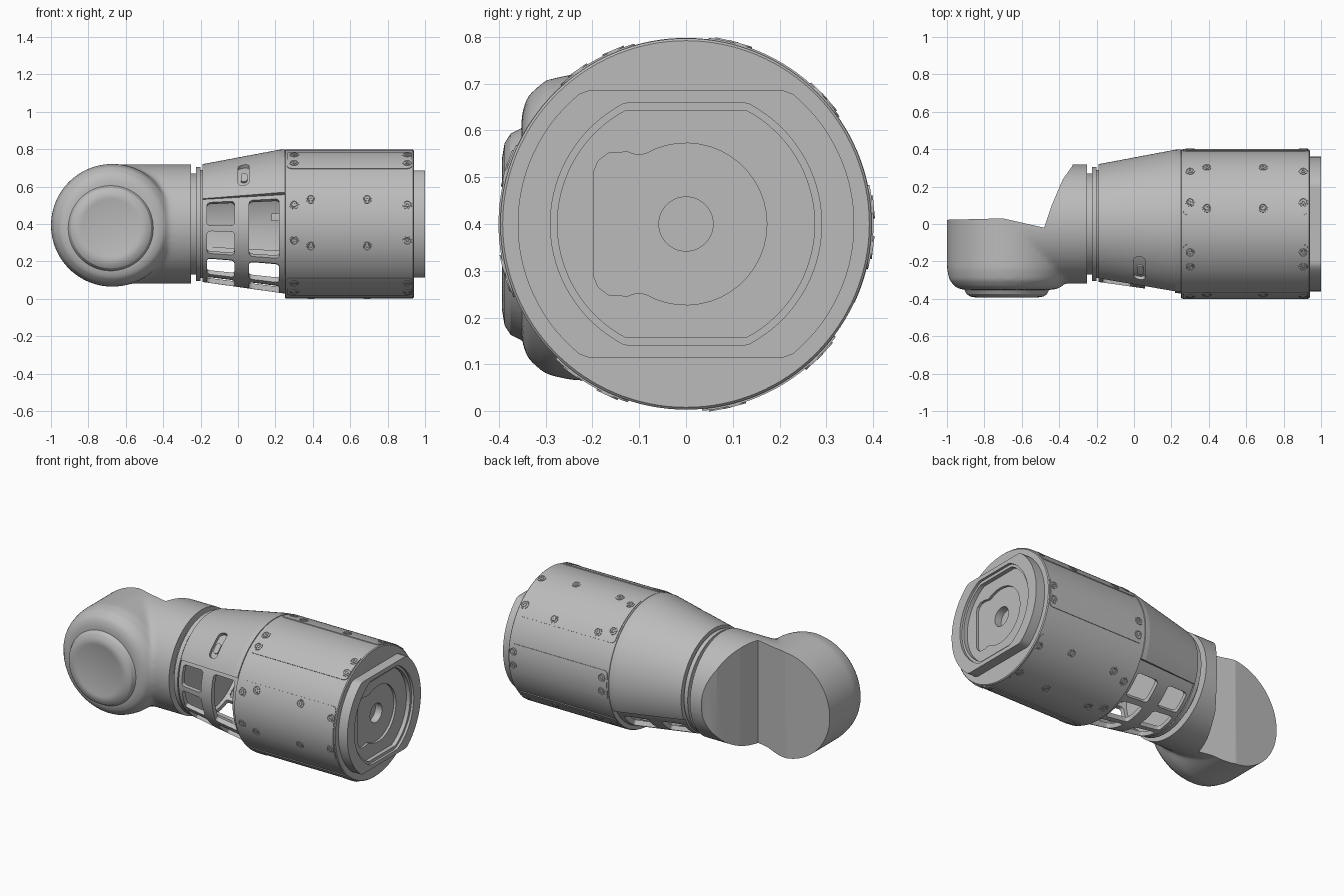
import bpy, bmesh, math
from math import sin, cos, pi, radians
from mathutils import Matrix, Vector

if "Cube" in bpy.data.objects:
    bpy.data.objects.remove(bpy.data.objects["Cube"])

grey = bpy.data.materials.new("machined grey")
grey.use_nodes = True
grey.diffuse_color = (0.5, 0.5, 0.5, 1)
grey.node_tree.nodes["Principled BSDF"].inputs["Base Color"].default_value = (0.5, 0.5, 0.5, 1)

AXIS = 0.4
ALONG_X = Matrix.Translation((0, 0, AXIS)) @ Matrix.Rotation(pi / 2, 4, 'Y')
parts = []


def finish(name, bm, matrix=Matrix()):
    bmesh.ops.remove_doubles(bm, verts=bm.verts, dist=1e-5)
    bmesh.ops.recalc_face_normals(bm, faces=bm.faces)
    mesh = bpy.data.meshes.new(name)
    bm.to_mesh(mesh)
    bm.free()
    mesh.transform(matrix)
    mesh.materials.append(grey)
    ob = bpy.data.objects.new(name, mesh)
    bpy.context.collection.objects.link(ob)
    parts.append(ob)
    return ob


def lathe(name, profile, matrix=ALONG_X, seg=96):
    """Revolve (radius, height) points around the local z axis."""
    bm = bmesh.new()
    rings = [[bm.verts.new((r * cos(2 * pi * i / seg), r * sin(2 * pi * i / seg), h))
              for i in range(seg)] if r else [bm.verts.new((0, 0, h))] * seg for r, h in profile]
    for a, b in zip(rings, rings[1:]):
        for i in range(seg):
            j = (i + 1) % seg
            quad = list(dict.fromkeys((a[i], a[j], b[j], b[i])))
            if len(quad) > 2:
                bm.faces.new(quad)
    return finish(name, bm, matrix)


def patch(name, x0, x1, a0, a1, rin, rout, corner=0.0):
    """Curved plate about the x axis; angles rise from the front; radii given at both ends."""
    rows = []
    ac = math.degrees(corner / (sum(rout) / 2))
    if corner:
        rows = [(ac * (1 - cos(t * pi / 12)), corner * (1 - sin(t * pi / 12))) for t in range(7)]
    n = max(2, math.ceil((a1 - a0 - 2 * ac) / 3))
    mid = [(a0 + ac + (a1 - a0 - 2 * ac) * i / n, 0) for i in range(n + 1)]
    if corner:
        mid = mid[1:-1]
    rows = [(a0 + d, s) for d, s in rows] + mid + [(a1 - d, s) for d, s in reversed(rows)]
    bm = bmesh.new()
    loops = []
    for a, s in rows:
        loop = []
        for x, pair in ((x0 + s, rin), (x1 - s, rin), (x1 - s, rout), (x0 + s, rout)):
            r = pair[0] + (pair[1] - pair[0]) * (x - x0) / (x1 - x0)
            loop.append(bm.verts.new((x, -r * cos(radians(a)), AXIS + r * sin(radians(a)))))
        loops.append(loop)
    for p, q in zip(loops, loops[1:]):
        for i in range(4):
            j = (i + 1) % 4
            bm.faces.new((p[i], p[j], q[j], q[i]))
    bm.faces.new(loops[0])
    bm.faces.new(loops[-1])
    return finish(name, bm)


def prism(name, outline, low, high, matrix=Matrix()):
    bm = bmesh.new()
    a, b = [[bm.verts.new((u, v, h)) for u, v in outline] for h in (low, high)]
    bm.faces.new(a)
    bm.faces.new(b)
    for i in range(len(a)):
        j = (i + 1) % len(a)
        bm.faces.new((a[i], a[j], b[j], b[i]))
    return finish(name, bm, matrix)


def apply(ob, kind, **settings):
    mod = ob.modifiers.new("step", kind)
    for key, value in settings.items():
        setattr(mod, key, value)
    with bpy.context.temp_override(object=ob, active_object=ob, selected_objects=[ob]):
        bpy.ops.object.modifier_apply(modifier=mod.name)


def boolean(ob, other, operation='DIFFERENCE'):
    apply(ob, 'BOOLEAN', object=other, operation=operation, solver='EXACT')
    parts.remove(other)
    bpy.data.objects.remove(other)


# Elbow: a drum across the arm blended into a barrel along it, then cut flat at the back
ELBOW = Matrix.Translation((-0.672, 0, 0.393)) @ Matrix.Rotation(pi / 2, 4, 'X')
elbow = lathe("elbow_housing", [(0, -0.1), (0.328, -0.1), (0.328, 0.24), (0.315, 0.3), (0.28, 0.34),
                                (0.24, 0.352), (0, 0.352)], ELBOW)
boolean(elbow, lathe("barrel", [(0, -0.68), (0.318, -0.68), (0.318, -0.2), (0, -0.2)]), 'UNION')
apply(elbow, 'REMESH', mode='VOXEL', voxel_size=0.012)
apply(elbow, 'SMOOTH', factor=0.5, iterations=10)
boolean(elbow, prism("back_cut", [(-1.1, 0.02), (-0.7, 0.03), (-0.48, -0.02), (-0.44, 0.1), (-0.38, 0.24),
                                  (-0.33, 0.31), (-0.3, 0.4), (-1.1, 0.4)], -0.1, 1))
boolean(elbow, prism("end_cut", [(-0.25, -0.5), (0, -0.5), (0, 0.5), (-0.25, 0.5)], -0.1, 1))
lathe("elbow_cap", [(0, 0.3), (0.235, 0.34), (0.225, 0.355), (0.215, 0.375), (0.195, 0.388),
                    (0.165, 0.393), (0.155, 0.39), (0, 0.39)],
      Matrix.Translation((-0.68, 0, 0.378)) @ Matrix.Rotation(pi / 2, 4, 'X'))

# Neck and collar ring
lathe("neck", [(0, -0.28), (0.27, -0.28), (0.27, -0.225), (0.305, -0.225), (0.305, -0.2),
               (0.29, -0.2), (0.29, -0.185), (0, -0.185)])

# Tapered shell over the upper half, with a slanted slot
SPLIT = 25
shell = patch("tapered_shell", -0.19, 0.22, SPLIT, SPLIT + 180, (0.29, 0.36), (0.32, 0.397))
patch("shell_rim", 0.22, 0.25, SPLIT, SPLIT + 180, (0.36, 0.36), (0.397, 0.398))
boolean(shell, patch("slot_cut", 0.0, 0.06, 35, 61, (0.337, 0.345), (0.5, 0.5), 0.0295))
patch("slot_pin", 0.015, 0.05, 40, 50, (0.33, 0.33), (0.352, 0.356), 0.015)

# Windowed cage over the lower half
cage = patch("window_cage", -0.19, 0.25, SPLIT - 180, SPLIT, (0.285, 0.34), (0.31, 0.372))
PITCH = 28.5
for i in range(6):
    top = SPLIT - 3.5 - i * PITCH
    for x0, x1 in ((-0.165, -0.02), (0.06, 0.22)):
        low = top - 23
        if x0 > 0 and i == 0:
            low -= PITCH
        elif x0 > 0 and i == 1:
            continue
        boolean(cage, patch("window_cut", x0, x1, low, top, (0.2, 0.2), (0.5, 0.5), 0.022))
patch("inner_bracket", 0.18, 0.26, 3, 10, (0.29, 0.29), (0.33, 0.33))

# Main drum
lathe("drum", [(0, 0.25), (0.39, 0.25), (0.397, 0.254), (0.397, 0.935), (0.392, 0.94), (0.27, 0.94),
               (0.27, 0.86), (0, 0.86)], seg=128)


# Screws with a recessed ring round the head
def screw(x, a):
    out = Vector((0, -cos(radians(a)), sin(radians(a))))
    where = Matrix.Translation(Vector((x, 0, AXIS)) + out * 0.3995) @ out.to_track_quat('Z', 'Y').to_matrix().to_4x4()
    if "screw" not in bpy.data.meshes:
        ob = lathe("screw", [(0.026, -0.004), (0.025, 0.004), (0.019, 0.004), (0.017, 0.001), (0.013, 0.001),
                             (0.012, 0.004), (0.006, 0.004), (0.005, 0.001), (0, 0.001)], seg=18)
        ob.data.transform(ALONG_X.inverted())
    else:
        ob = bpy.data.objects.new("screw", bpy.data.meshes["screw"])
        bpy.context.collection.objects.link(ob)
        parts.append(ob)
    ob.matrix_world = where


# Cover panels, wide and narrow in turn around the drum
for k in range(3):
    wide, narrow = 1 + 120 * k, 61 + 120 * k
    patch("wide_panel", 0.262, 0.93, wide - 24, wide + 24, (0.385,) * 2, (0.401,) * 2, 0.025)
    patch("narrow_panel", 0.262, 0.93, narrow - 13, narrow + 13, (0.385,) * 2, (0.401,) * 2, 0.025)
    for side in (-1, 1):
        for x, spread in ((0.3, 14), (0.39, 18.5), (0.69, 18.5), (0.905, 14)):
            screw(x, wide + side * spread)
        for x in (0.3, 0.905):
            screw(x, narrow + side * 6.2)


# End flange with stepped pockets, a keyed recess and a centre bore
def flat_circle(r, flat, n=96):
    pts = []
    for i in range(n):
        t = 2 * pi * (i + 0.5) / n
        pts.append((max(-flat, min(flat, r * cos(t))), r * sin(t)))
    return pts


flange = prism("end_flange", flat_circle(0.36, 0.285), 0.85, 1.0, ALONG_X)
boolean(flange, prism("pocket", flat_circle(0.29, 0.26), 0.985, 1.1, ALONG_X))
boolean(flange, prism("pocket", flat_circle(0.275, 0.242), 0.96, 1.1, ALONG_X))
lobe = [(0.147, -0.105), (0.154, -0.125), (0.152, -0.165), (0.135, -0.188), (0.11, -0.198)]
arc = [(0.173 * cos(radians(t)), 0.173 * sin(radians(t))) for t in range(-140, -399, -10) if -220 <= t]
arc = [(0.173 * cos(radians(t)), 0.173 * sin(radians(t))) for t in range(-30, 211, 8)]
keyed = arc + [(-u, v) for u, v in lobe] + [(u, v) for u, v in reversed(lobe)]
boolean(flange, prism("keyed_cut", keyed, 0.945, 1.1, ALONG_X))
boolean(flange, prism("bore_cut", flat_circle(0.058, 1, 32), 0.9, 1.1, ALONG_X))

# Smooth shading with sharp edges kept
bpy.ops.object.select_all(action='DESELECT')
for ob in parts:
    ob.select_set(True)
bpy.context.view_layer.objects.active = parts[0]
bpy.ops.object.shade_smooth_by_angle(angle=radians(30))
